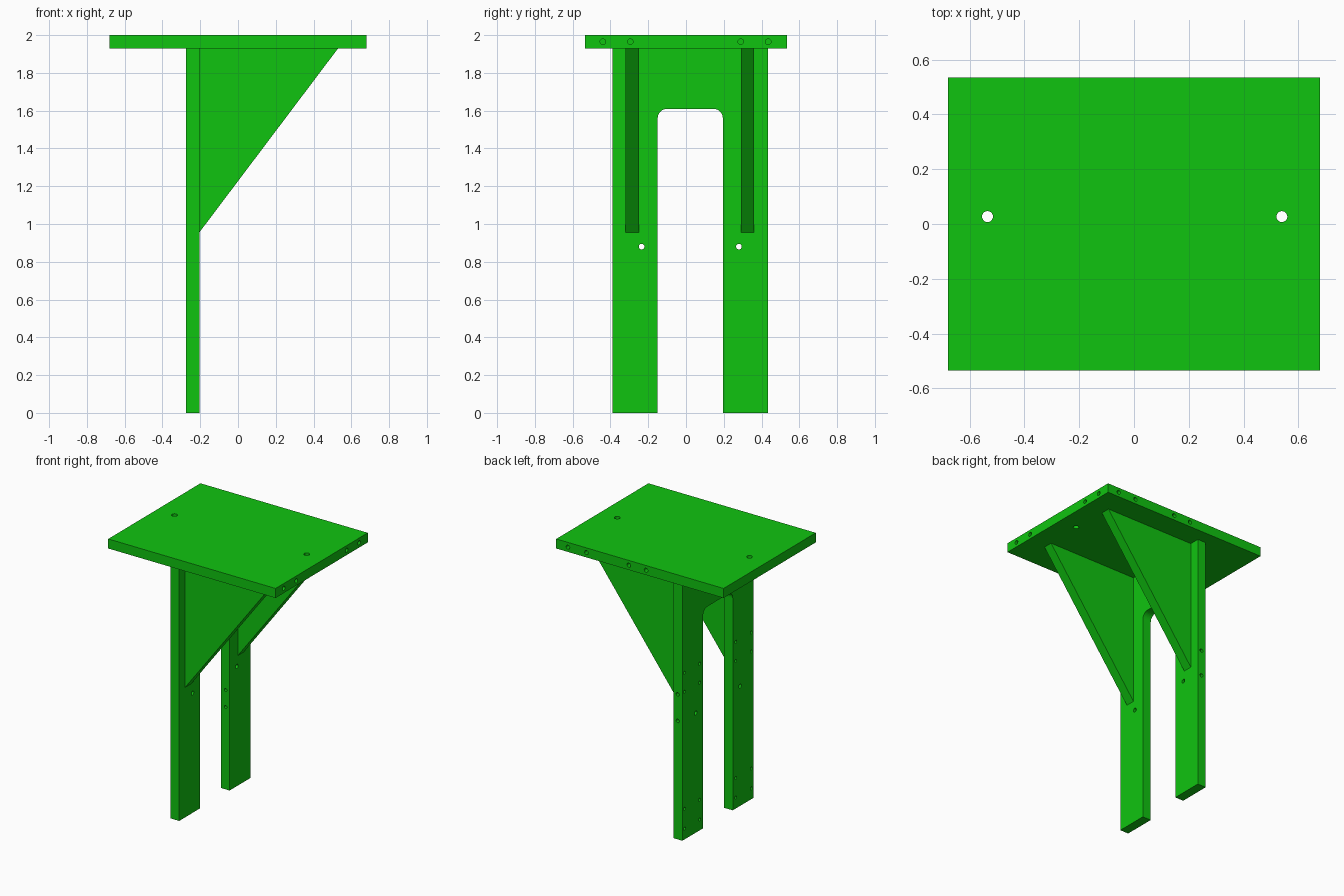
import bpy, bmesh
from math import sin, cos, pi
from mathutils import Vector

cube = bpy.data.objects.get("Cube")
if cube:
    bpy.data.objects.remove(cube, do_unlink=True)

green = bpy.data.materials.new("green")
green.use_nodes = True
colour = (0.005, 0.55, 0.005, 1)
green.diffuse_color = colour
green.node_tree.nodes["Principled BSDF"].inputs["Base Color"].default_value = colour


def make_object(name, bm):
    bmesh.ops.recalc_face_normals(bm, faces=bm.faces)
    mesh = bpy.data.meshes.new(name)
    bm.to_mesh(mesh)
    bm.free()
    mesh.materials.append(green)
    ob = bpy.data.objects.new(name, mesh)
    bpy.context.collection.objects.link(ob)
    return ob


def prism(name, points, push):
    """Extrude a closed outline along the push vector."""
    bm = bmesh.new()
    face = bm.faces.new([bm.verts.new(p) for p in points])
    grown = bmesh.ops.extrude_face_region(bm, geom=[face])
    verts = [g for g in grown["geom"] if isinstance(g, bmesh.types.BMVert)]
    bmesh.ops.translate(bm, verts=verts, vec=push)
    return make_object(name, bm)


def drill(ob, holes):
    """Cut round holes, each given as centre, axis, radius and depth each way."""
    bm = bmesh.new()
    for centre, axis, radius, depth in holes:
        turn = Vector(axis).to_track_quat("Z", "Y").to_matrix().to_4x4()
        turn.translation = centre
        bmesh.ops.create_cone(bm, cap_ends=True, segments=20, radius1=radius,
                              radius2=radius, depth=2 * depth, matrix=turn)
    cutter = make_object("hole_cutter", bm)
    cutter.hide_render = True
    mod = ob.modifiers.new("holes", "BOOLEAN")
    mod.operation = "DIFFERENCE"
    mod.solver = "EXACT"
    mod.object = cutter
    bpy.context.view_layer.update()
    graph = bpy.context.evaluated_depsgraph_get()
    mesh = bpy.data.meshes.new_from_object(ob.evaluated_get(graph))
    ob.modifiers.clear()
    ob.data = mesh
    bpy.data.objects.remove(cutter, do_unlink=True)


# Table top with two through holes and blind holes in two edges
W, D, UNDER, TOP = 0.68, 0.535, 1.93, 2.0
top = prism("table_top", [(-W, -D, UNDER), (W, -D, UNDER), (W, D, UNDER), (-W, D, UNDER)],
            (0, 0, TOP - UNDER))
mid = (UNDER + TOP) / 2
holes = [((x, 0.027, mid), (0, 0, 1), 0.02, 0.1) for x in (-0.535, 0.54)]
holes += [((W, y, mid), (1, 0, 0), 0.015, 0.08) for y in (-0.44, -0.295, 0.29, 0.435)]
holes += [((x, D, mid), (0, 1, 0), 0.015, 0.08) for x in (0.585, 0.435, 0.09, -0.05)]
drill(top, holes)

# Leg panel: one board with a round-cornered opening between the legs
BACK, FRONT = -0.275, -0.205
Y0, Y1, IN0, IN1, ARCH, R = -0.39, 0.435, -0.15, 0.195, 1.61, 0.05
STEPS = 8
outline = [(Y1, 0), (Y1, UNDER), (Y0, UNDER), (Y0, 0), (IN0, 0)]
for cy, start in ((IN0 + R, pi), (IN1 - R, pi / 2)):
    for i in range(STEPS + 1):
        a = start - i * pi / 2 / STEPS
        outline.append((cy + R * cos(a), ARCH - R + R * sin(a)))
outline.append((IN1, 0))
legs = prism("leg_panel", [(BACK, y, z) for y, z in outline], (FRONT - BACK, 0, 0))

holes = [((BACK, y, 0.88), (1, 0, 0), 0.015, 0.1) for y in (-0.235, 0.28)]
holes += [((BACK, y, z), (1, 0, 0), 0.011, 0.045)
          for y in (-0.365, -0.185, 0.235, 0.41) for z in (0.08, 0.225, 1.085, 1.225)]
holes += [((-0.237, Y1, z), (0, 1, 0), 0.013, 0.06) for z in (0.87, 1.065)]
holes += [((-0.237, IN1, z), (0, 1, 0), 0.011, 0.06) for z in (0.605, 0.73)]
drill(legs, holes)

# Triangular braces under the top
for name, y in (("front_brace", -0.32), ("back_brace", 0.29)):
    prism(name, [(FRONT, y, 0.955), (0.53, y, UNDER), (FRONT, y, UNDER)], (0, 0.07, 0))
